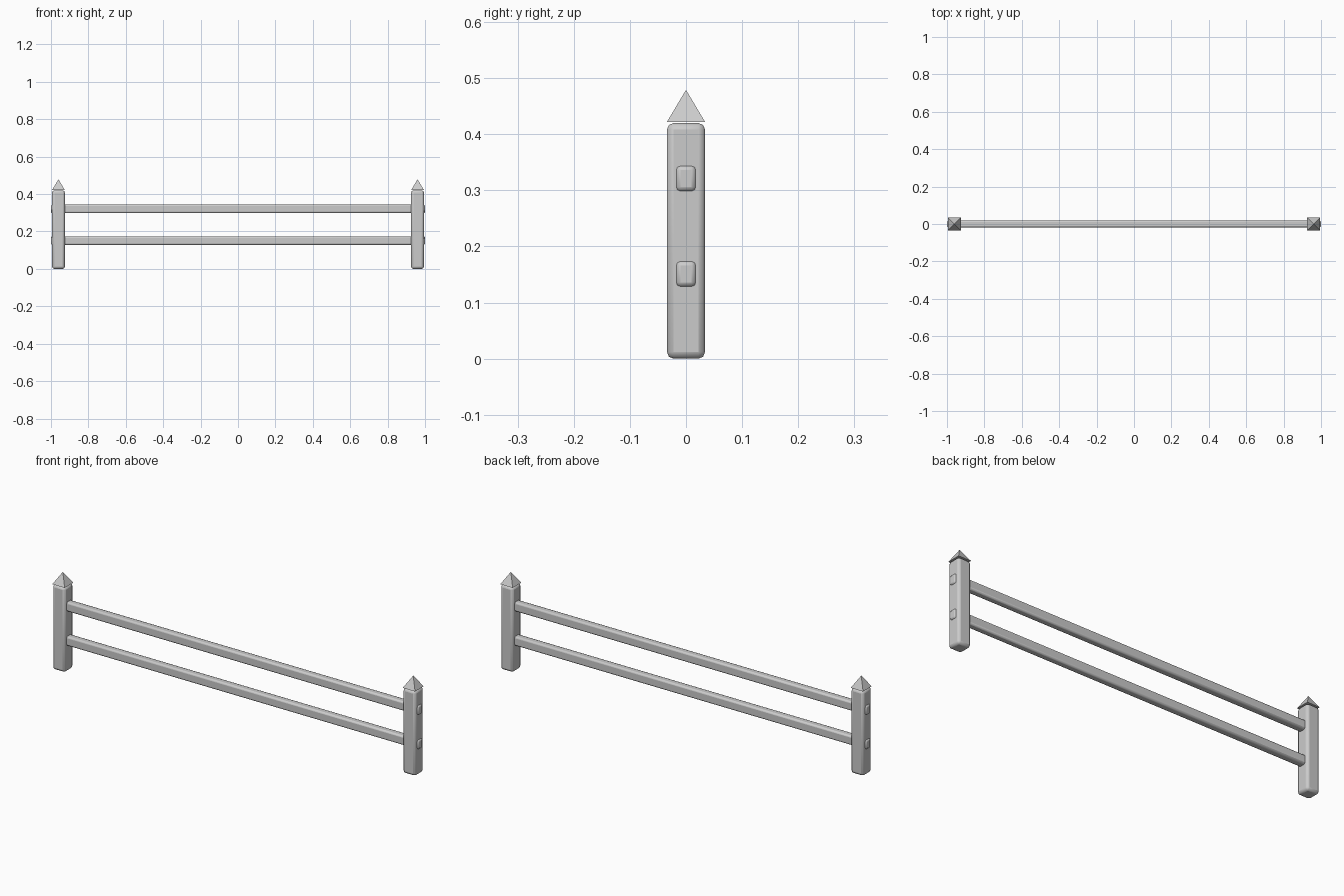
import bpy
import math

cube = bpy.data.objects.get("Cube")
if cube:
    bpy.data.objects.remove(cube, do_unlink=True)

# One grey for the whole fence
grey = bpy.data.materials.new("light grey")
color = (0.6, 0.6, 0.6, 1)
grey.use_nodes = True
grey.diffuse_color = color
grey.node_tree.nodes["Principled BSDF"].inputs["Base Color"].default_value = color


def beveled_box(name, size, center, bevel):
    bpy.ops.mesh.primitive_cube_add(size=1, location=center)
    box = bpy.context.object
    box.name = name
    box.scale = size
    bpy.ops.object.transform_apply(location=False, rotation=False, scale=True)
    mod = box.modifiers.new("rounded edges", 'BEVEL')
    mod.width = bevel
    mod.segments = 2
    box.data.materials.append(grey)
    bpy.ops.object.shade_smooth_by_angle(angle=math.radians(30))


POST_X = 0.96
POST_WIDTH = 0.068
POST_TOP = 0.42
CAP_HEIGHT = 0.057

# Posts with pyramid caps
for side, x in (("left", POST_X), ("right", -POST_X)):
    beveled_box(side + "_post", (POST_WIDTH, POST_WIDTH, POST_TOP),
                (x, 0, POST_TOP / 2), 0.012)
    bpy.ops.mesh.primitive_cone_add(
        vertices=4, radius1=POST_WIDTH / math.sqrt(2), radius2=0, depth=CAP_HEIGHT,
        location=(x, 0, POST_TOP + 0.002 + CAP_HEIGHT / 2),
        rotation=(0, 0, math.pi / 4))
    cap = bpy.context.object
    cap.name = side + "_post_cap"
    cap.data.materials.append(grey)

# Rails running through both posts
for name, z in (("lower_rail", 0.151), ("upper_rail", 0.321)):
    beveled_box(name, (2, 0.036, 0.046), (0, 0, z), 0.008)
